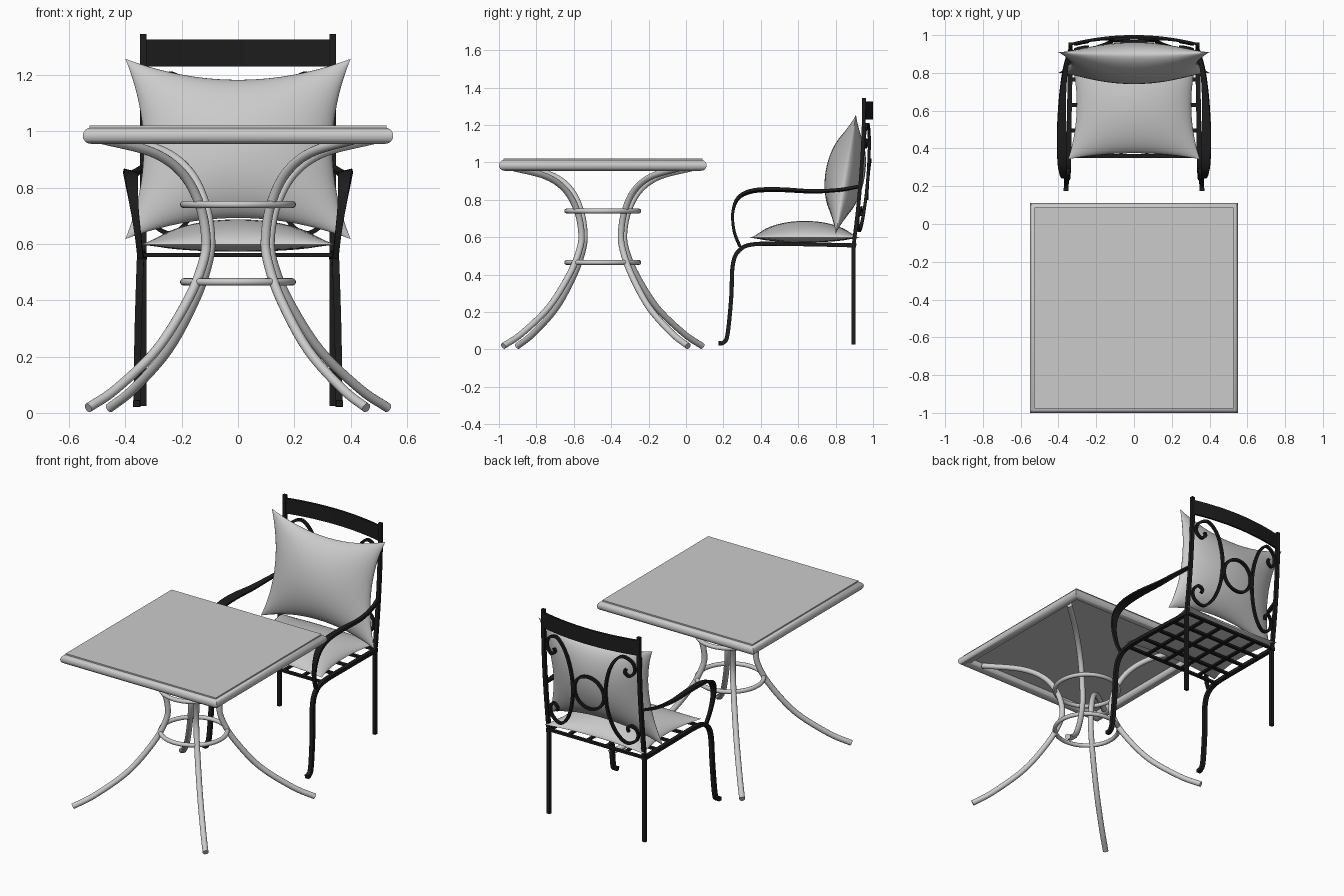
import bpy, bmesh, math
from mathutils import Vector

if "Cube" in bpy.data.objects:
    bpy.data.objects.remove(bpy.data.objects["Cube"])

black = bpy.data.materials.new("black_iron")
black.diffuse_color = (0.012, 0.012, 0.012, 1)
black.use_nodes = True
black.node_tree.nodes["Principled BSDF"].inputs["Base Color"].default_value = black.diffuse_color


def finish(name, bm, mat=None, angle=40):
    bmesh.ops.recalc_face_normals(bm, faces=bm.faces)
    me = bpy.data.meshes.new(name)
    bm.to_mesh(me)
    bm.free()
    ob = bpy.data.objects.new(name, me)
    bpy.context.collection.objects.link(ob)
    if mat:
        me.materials.append(mat)
    bpy.ops.object.select_all(action='DESELECT')
    ob.select_set(True)
    bpy.context.view_layer.objects.active = ob
    bpy.ops.object.shade_smooth_by_angle(angle=math.radians(angle))
    return ob


def spline(pts, steps):
    """Catmull-Rom curve through points of any dimension."""
    if len(pts) == 2 or steps == 1:
        return pts
    ext = [[2 * a - b for a, b in zip(pts[0], pts[1])]] + list(pts)
    ext.append([2 * a - b for a, b in zip(pts[-1], pts[-2])])
    out = []
    for i in range(1, len(ext) - 2):
        for k in range(steps):
            t = k / steps
            out.append([0.5 * (2 * b + (c - a) * t + (2 * a - 5 * b + 4 * c - d) * t * t
                               + (3 * b - a - 3 * c + d) * t ** 3)
                        for a, b, c, d in zip(*ext[i - 1:i + 3])])
    return out + [pts[-1]]


def sweep(name, pts, hint, w, h, sides=4, steps=6, mat=black):
    """Sweep a bar (sides=4) or round tube along a path; w lies along hint.
    An optional fourth value in a point overrides w there."""
    path = spline(pts, steps)
    pos = [Vector(p[:3]) for p in path]
    bm = bmesh.new()
    rings = []
    for i, p in enumerate(pos):
        tan = (pos[min(i + 1, len(pos) - 1)] - pos[max(i - 1, 0)]).normalized()
        hv = Vector(hint)
        side = (hv - tan * hv.dot(tan)).normalized()
        up = tan.cross(side)
        pw = path[i][3] if len(path[i]) > 3 else w
        if sides == 4:
            sec = [(1, 1), (-1, 1), (-1, -1), (1, -1)]
        else:
            sec = [(math.cos(2 * math.pi * k / sides), math.sin(2 * math.pi * k / sides))
                   for k in range(sides)]
        rings.append([bm.verts.new(p + side * a * pw / 2 + up * b * h / 2) for a, b in sec])
    for r, q in zip(rings, rings[1:]):
        for k in range(sides):
            bm.faces.new((r[k], r[k - 1], q[k - 1], q[k]))
    bm.faces.new(rings[0])
    bm.faces.new(rings[-1])
    return finish(name, bm, mat)


def pillow(name, W, H, pinch_x, pinch_y, front, back, place, n=24):
    """Cushion with pinched edges and pointed corners; place maps (a, b, depth) to xyz."""
    bm = bmesh.new()
    for depth in (front, -back):
        grid = []
        for j in range(n + 1):
            v = math.sin(math.pi * (j / n - 0.5))
            row = []
            for i in range(n + 1):
                u = math.sin(math.pi * (i / n - 0.5))
                a = u * (W - pinch_x * (1 - v * v))
                b = v * (H - pinch_y * (1 - u * u))
                d = depth * max(0, (1 - u * u) * (1 - v * v)) ** 0.6
                row.append(bm.verts.new(place(a, b, d)))
            grid.append(row)
        for j in range(n):
            for i in range(n):
                bm.faces.new((grid[j][i], grid[j][i + 1], grid[j + 1][i + 1], grid[j + 1][i]))
    bmesh.ops.remove_doubles(bm, verts=bm.verts, dist=0.0003)
    return finish(name, bm, angle=60)


# ---------- Table ----------
TY = -0.445

# Rounded table frame with mitred corners
bm = bmesh.new()
N = 20
loops = []
for sx, sy in ((1, 1), (-1, 1), (-1, -1), (1, -1)):
    loop = []
    for k in range(N):
        t = 2 * math.pi * k / N
        e = 0.521 + 0.03 * math.cos(t)
        loop.append(bm.verts.new((sx * e, TY + sy * (e + 0.004), 0.984 + 0.029 * math.sin(t))))
    loops.append(loop)
for i in range(4):
    for k in range(N):
        bm.faces.new((loops[i][k], loops[i][k - 1], loops[i - 1][k - 1], loops[i - 1][k]))
finish("table_frame", bm)

# Table top panel
bpy.ops.mesh.primitive_cube_add(size=1, location=(0, TY, 1.01))
top = bpy.context.object
top.name = "table_top"
top.scale = (1.056, 1.064, 0.02)

# Four curved legs, spun round the table centre
leg = [(0.70, 0.018), (0.57, 0.085), (0.38, 0.225), (0.235, 0.40), (0.165, 0.53), (0.15, 0.62),
       (0.18, 0.74), (0.26, 0.85), (0.40, 0.925), (0.64, 0.972)]
for i in range(4):
    a = math.radians(40.6 + 90 * i)
    c, s = math.cos(a), math.sin(a)
    sweep(f"table_leg_{i + 1}", [(r * c, TY + r * s, z) for r, z in leg],
          (-s, c, 0), 0.034, 0.034, sides=14, mat=None)

# Two brace rings
for i, z in enumerate((0.465, 0.74)):
    bpy.ops.mesh.primitive_torus_add(location=(0, TY, z), major_radius=0.193, minor_radius=0.013,
                                     major_segments=48, minor_segments=12)
    bpy.context.object.name = f"table_ring_{i + 1}"
    bpy.ops.object.shade_smooth()

# ---------- Chair ----------
PX = 0.336


def back_y(x, z):
    """Leaning, bowed surface that the chair back follows."""
    t = max(0, (z - 0.56) / 0.787)
    return 0.895 + 0.057 * (1 - (1 - t) ** 2) + 0.042 * (1 - (x / PX) ** 2)


scroll = [(0.116, 0), (0.13, 0.12), (0.17, 0.225), (0.232, 0.283), (0.295, 0.255), (0.308, 0.20),
          (0.277, 0.163), (0.247, 0.18), (0.252, 0.205)]
scroll = [(x, -z) for x, z in scroll[:0:-1]] + scroll

for s, tag in ((-1, "left"), (1, "right")):
    # Back leg and leaning post
    sweep(f"back_leg_{tag}", [(s * PX, 0.895, 0.025), (s * PX, 0.895, 0.565)], (1, 0, 0), 0.022, 0.02)
    sweep(f"back_post_{tag}", [(s * PX, back_y(PX, z), z) for z in (0.545, 0.75, 0.95, 1.15, 1.345)],
          (1, 0, 0), 0.022, 0.02)
    # Front leg running into the side seat rail
    sweep(f"front_leg_{tag}",
          [(s * x, y, z) for x, y, z in (
              (0.36, 0.175, 0.033), (0.359, 0.2, 0.037), (0.358, 0.222, 0.08), (0.355, 0.242, 0.28),
              (0.35, 0.25, 0.45), (0.347, 0.285, 0.53), (0.345, 0.37, 0.563), (0.342, 0.6, 0.563),
              (0.336, 0.91, 0.556))], (1, 0, 0), 0.025, 0.022)
    # Strap armrest, widest in the middle
    sweep(f"armrest_{tag}",
          [(s * x, y, z, w) for x, y, z, w in (
              (0.338, 0.92, 0.87, 0.02), (0.363, 0.82, 0.853, 0.025), (0.378, 0.68, 0.845, 0.035),
              (0.383, 0.5, 0.854, 0.048), (0.381, 0.36, 0.848, 0.05), (0.377, 0.28, 0.81, 0.042),
              (0.368, 0.25, 0.73, 0.03), (0.355, 0.258, 0.63, 0.022), (0.346, 0.288, 0.55, 0.02))],
          (1, 0, s * 0.25), 0.03, 0.015)
    # Scroll in the chair back
    sweep(f"back_scroll_{tag}", [(s * x, back_y(x, 0.92 + z), 0.92 + z) for x, z in scroll],
          (0, 1, 0), 0.016, 0.016)

# Ring between the scrolls
ring = [(0.104 * math.cos(t), 0.104 * math.sin(t)) for t in
        (2 * math.pi * k / 40 for k in range(41))]
sweep("back_ring", [(x, back_y(x, 0.91 + z), 0.91 + z) for x, z in ring],
      (0, 1, 0), 0.016, 0.016, steps=1)

# Bowed top rail
sweep("top_rail", [(PX * k / 8, back_y(PX * k / 8, 1.33), 1.277) for k in range(-8, 9)],
      (0, 0, 1), 0.096, 0.013, steps=1)

# Seat lattice: cross slats and lengthwise slats
for i, y in enumerate((0.36, 0.495, 0.63, 0.765, 0.9)):
    sweep(f"seat_cross_slat_{i + 1}", [(-0.345, y, 0.56), (0.345, y, 0.56)], (0, 1, 0), 0.02, 0.014)
for i, x in enumerate((-0.2, -0.067, 0.067, 0.2)):
    sweep(f"seat_long_slat_{i + 1}", [(x, 0.355, 0.56), (x, 0.905, 0.56)], (1, 0, 0), 0.02, 0.012)

# Cushions
pillow("seat_cushion", 0.348, 0.292, 0.045, 0.032, 0.09, 0.025,
       lambda a, b, d: (a, 0.635 + b, 0.597 + d))
pillow("back_cushion", 0.40, 0.32, 0.065, 0.075, 0.108, 0.10,
       lambda a, b, d: (a, 0.855 + b * 0.17 - d, 0.937 + b + d * 0.17))
